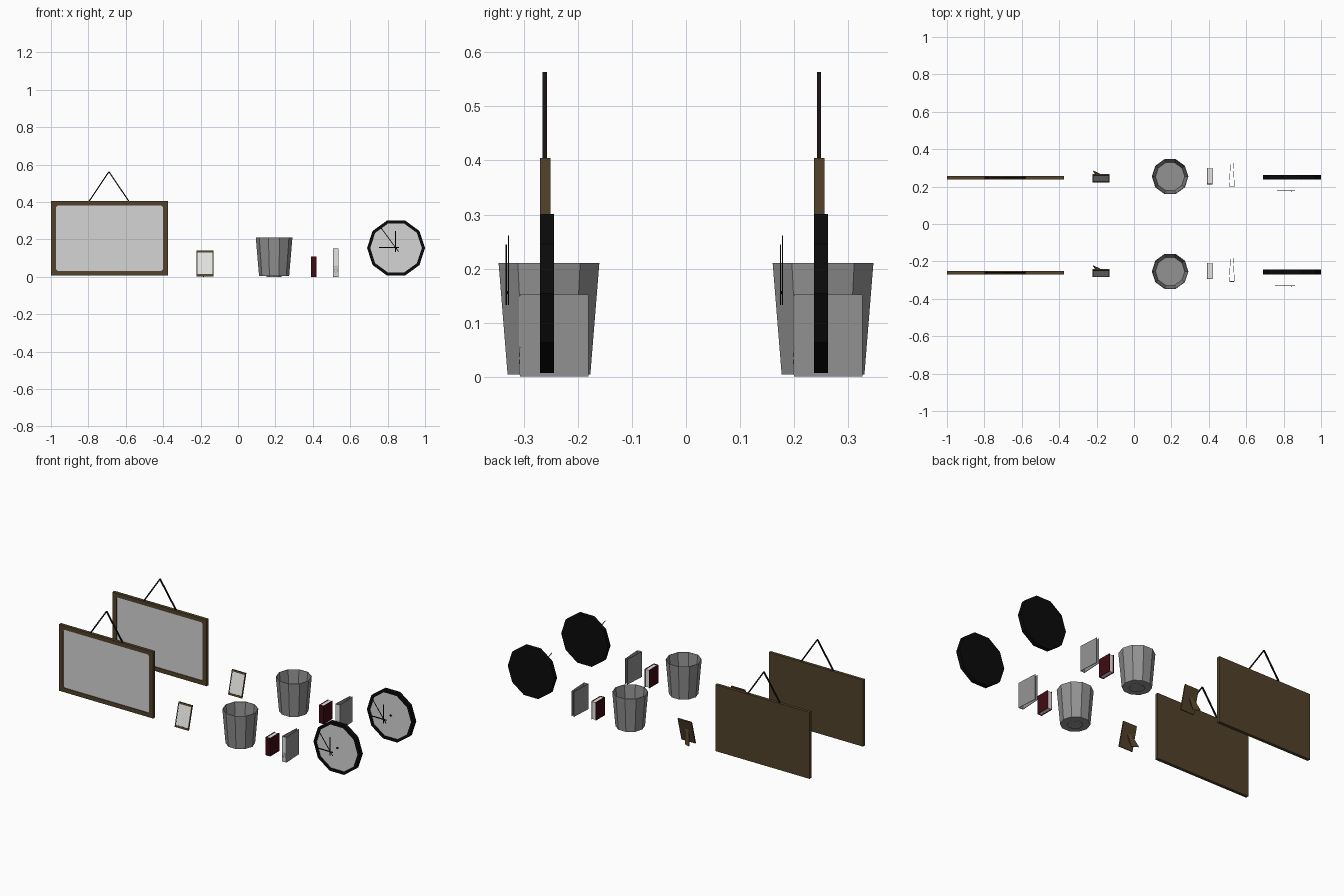
import bpy, bmesh, math
from mathutils import Vector, Matrix

if "Cube" in bpy.data.objects:
    bpy.data.objects.remove(bpy.data.objects["Cube"])

ROWS = (-0.2535, 0.2535)      # two identical rows of objects


def mat(name, r, g, b):
    m = bpy.data.materials.new(name)
    m.diffuse_color = (r, g, b, 1)
    m.use_nodes = True
    m.node_tree.nodes["Principled BSDF"].inputs["Base Color"].default_value = m.diffuse_color
    return m


BROWN = mat("dark_wood", 0.085, 0.055, 0.023)
WHITE = mat("off_white", 0.66, 0.66, 0.66)
PAPER = mat("paper", 0.78, 0.78, 0.77)
GREY = mat("grey", 0.29, 0.29, 0.29)
BLACK = mat("black", 0.003, 0.003, 0.003)
RED = mat("dark_red", 0.05, 0.003, 0.006)
CORD = mat("cord_black", 0.01, 0.006, 0.006)


def add(name, bm, material, xf=None):
    """Turn a bmesh into one object per row, sharing the mesh."""
    if xf:
        bm.transform(xf)
    bmesh.ops.recalc_face_normals(bm, faces=bm.faces)
    me = bpy.data.meshes.new(name)
    bm.to_mesh(me)
    bm.free()
    me.materials.append(material)
    for y, row in zip(ROWS, ("front", "back")):
        ob = bpy.data.objects.new(f"{name}_{row}", me)
        ob.location.y = y
        bpy.context.collection.objects.link(ob)


def box(name, x, y, z, material, xf=None):
    bm = bmesh.new()
    bmesh.ops.create_cube(bm, size=1)
    for v in bm.verts:
        v.co = [(a + b) / 2 + c * (b - a) for (a, b), c in zip((x, y, z), v.co)]
    add(name, bm, material, xf)


def plate(name, pts, y0, y1, material, xf=None):
    """Extrude an x-z outline along y."""
    bm = bmesh.new()
    f = bm.faces.new([bm.verts.new((x, y0, z)) for x, z in pts])
    r = bmesh.ops.extrude_face_region(bm, geom=[f])
    vs = [e for e in r["geom"] if isinstance(e, bmesh.types.BMVert)]
    bmesh.ops.translate(bm, verts=vs, vec=(0, y1 - y0, 0))
    add(name, bm, material, xf)


def ring(name, outer, inner, y0, y1, material, xf=None):
    """Flat ring between two outlines, extruded along y."""
    bm = bmesh.new()
    loops = [[bm.verts.new((x, y, z)) for x, z in pts]
             for pts, y in ((outer, y0), (outer, y1), (inner, y1), (inner, y0))]
    n = len(outer)
    for k in range(4):
        a, b = loops[k], loops[(k + 1) % 4]
        for i in range(n):
            j = (i + 1) % n
            bm.faces.new((a[i], a[j], b[j], b[i]))
    add(name, bm, material, xf)


def rod(name, p, q, w, material, d=None):
    """Thin square bar from p to q."""
    p, q = Vector(p), Vector(q)
    ax = (q - p).normalized()
    side = ax.cross(Vector((0, 1, 0))).normalized() * w / 2
    dep = Vector((0, 1, 0)) * (d or w) / 2
    bm = bmesh.new()
    ends = [[bm.verts.new(c + s * side + t * dep)
             for s, t in ((-1, -1), (1, -1), (1, 1), (-1, 1))] for c in (p, q)]
    for i in range(4):
        j = (i + 1) % 4
        bm.faces.new((ends[0][i], ends[0][j], ends[1][j], ends[1][i]))
    bm.faces.new(ends[0])
    bm.faces.new(ends[1])
    add(name, bm, material)


def ngon(cx, cz, r, n=10):
    return [(cx + r * math.cos(2 * math.pi * i / n),
             cz + r * math.sin(2 * math.pi * i / n)) for i in range(n)]


def rect8(x0, x1, z0, z1, c, chamfer):
    """Rectangle with eight points, corners cut when chamfer is set."""
    k = c if chamfer else 0
    return [(x0 + c, z0), (x1 - c, z0), (x1, z0 + k), (x1, z1 - c),
            (x1 - k, z1), (x0 + c, z1), (x0, z1 - k), (x0, z0 + c)] if chamfer else \
           [(x0 + c, z0), (x1 - c, z0), (x1, z0 + c), (x1, z1 - c),
            (x1 - c, z1), (x0 + c, z1), (x0, z1 - c), (x0, z0 + c)]


# Wall board: backing, rim, panel and hanging cord
X0, X1, Z0, Z1 = -1.0, -0.374, 0.006, 0.405
box("board_backing", (X0, X1), (-0.008, 0.0025), (Z0, Z1), BROWN)
outer = [(X0, Z0), (X1, Z0), (X1, Z0 + .03), (X1, Z1 - .03),
         (X1, Z1), (X0, Z1), (X0, Z1 - .03), (X0, Z0 + .03)]
inner = rect8(-0.973, -0.401, 0.031, 0.381, 0.009, True)
ring("board_rim", outer, inner, -0.0165, -0.008, BROWN)
plate("board_panel", inner, -0.0125, -0.0075, WHITE)
for side, x in (("left", -0.797), ("right", -0.583)):
    rod(f"hanging_cord_{side}", (x, -0.0075, 0.403), (-0.69, -0.0075, 0.562),
        0.006, CORD, 0.008)

# Photo frame leaning back on its stand
tilt = Matrix.Translation((0, -0.031, 0.003)) @ Matrix.Rotation(-0.26, 4, "X")
fo = [(-0.222, 0), (-0.131, 0), (-0.131, 0.143), (-0.222, 0.143)]
fi = [(-0.217, 0.012), (-0.136, 0.012), (-0.136, 0.132), (-0.217, 0.132)]
ring("photo_rim", fo, fi, 0, 0.004, BROWN, tilt)
plate("photo_picture", fi, 0.0015, 0.005, PAPER, tilt)
plate("photo_backing", fo, 0.004, 0.008, BROWN, tilt)
bm = bmesh.new()
leg = [(-0.196, 0.0, 0.085), (-0.168, -0.002, 0.085),
       (-0.182, 0.016, 0.0), (-0.220, 0.033, 0.004)]
f = bm.faces.new([bm.verts.new(p) for p in leg])
r = bmesh.ops.extrude_face_region(bm, geom=[f])
bmesh.ops.translate(bm, vec=(0, -0.004, 0),
                    verts=[e for e in r["geom"] if isinstance(e, bmesh.types.BMVert)])
add("photo_stand", bm, BROWN)

# Waste bin: ten-sided tapered shell with a floor and small foot
bm = bmesh.new()
prof = [(0.0805, 0.004), (0.098, 0.21), (0.095, 0.21), (0.078, 0.008)]
loops = [[bm.verts.new((0.193 + x, y, z)) for x, y in ngon(0, 0, r)] for r, z in prof]
for a, b in zip(loops, loops[1:]):
    for i in range(10):
        j = (i + 1) % 10
        bm.faces.new((a[i], a[j], b[j], b[i]))
bm.faces.new(loops[0])
bm.faces.new(loops[-1])
add("waste_bin", bm, GREY)
bm = bmesh.new()
bmesh.ops.create_cone(bm, cap_ends=True, segments=10, radius1=0.042,
                      radius2=0.042, depth=0.005)
add("bin_foot", bm, GREY, Matrix.Translation((0.193, 0, 0.0025)))

# Book: two covers, spine and page block
for side, x in (("left", 0.390), ("right", 0.417)):
    box(f"book_cover_{side}", (x, x + 0.003), (-0.04, 0.045), (0, 0.109), RED)
box("book_spine", (0.390, 0.420), (-0.041, -0.037), (0, 0.109), RED)
box("book_pages", (0.393, 0.417), (-0.037, 0.042), (0.003, 0.106), PAPER)

# Binder: spine, converging covers, label and finger ring
box("binder_spine", (0.508, 0.538), (-0.054, -0.052), (0, 0.152), GREY)
for side, s in (("left", -1), ("right", 1)):
    bm = bmesh.new()
    bmesh.ops.create_cube(bm, size=1)
    for v in bm.verts:
        base = 0.014 if v.co.y < 0 else 0.007
        v.co = (0.523 + s * base + v.co.x * 0.002, 0.0095 + v.co.y * 0.127,
                0.076 + v.co.z * 0.152)
    add(f"binder_cover_{side}", bm, GREY)
plate("binder_label", [(0.510, 0.055), (0.536, 0.055), (0.536, 0.149), (0.510, 0.149)],
      -0.055, -0.0535, PAPER)
plate("binder_lower_label", [(0.510, 0.003), (0.536, 0.003), (0.536, 0.053), (0.510, 0.053)],
      -0.0545, -0.0535, WHITE)
ring("binder_finger_ring", ngon(0.523, 0.034, 0.011), ngon(0.523, 0.034, 0.008),
     -0.0558, -0.054, GREY)

# Clock: ten-sided body, rim, face, hub and hands floating in front
CX, CZ = 0.845, 0.154
plate("clock_body", ngon(CX, CZ, 0.155), -0.004, 0.0095, BLACK)
ring("clock_rim", ngon(CX, CZ, 0.155), ngon(CX, CZ, 0.138), -0.0165, -0.004, BLACK)
plate("clock_face", ngon(CX, CZ, 0.138), -0.010, -0.004, WHITE)
plate("clock_hub", ngon(CX, CZ, 0.006), -0.014, -0.010, BLACK)
rod("hour_hand", (0.755, -0.077, 0.156), (0.862, -0.077, 0.156), 0.006, BLACK, 0.002)
rod("minute_hand", (0.843, -0.079, 0.133), (0.843, -0.079, 0.245), 0.005, BLACK, 0.002)
rod("second_hand", (0.766, -0.075, 0.260), (0.859, -0.075, 0.134), 0.004, BLACK, 0.002)
